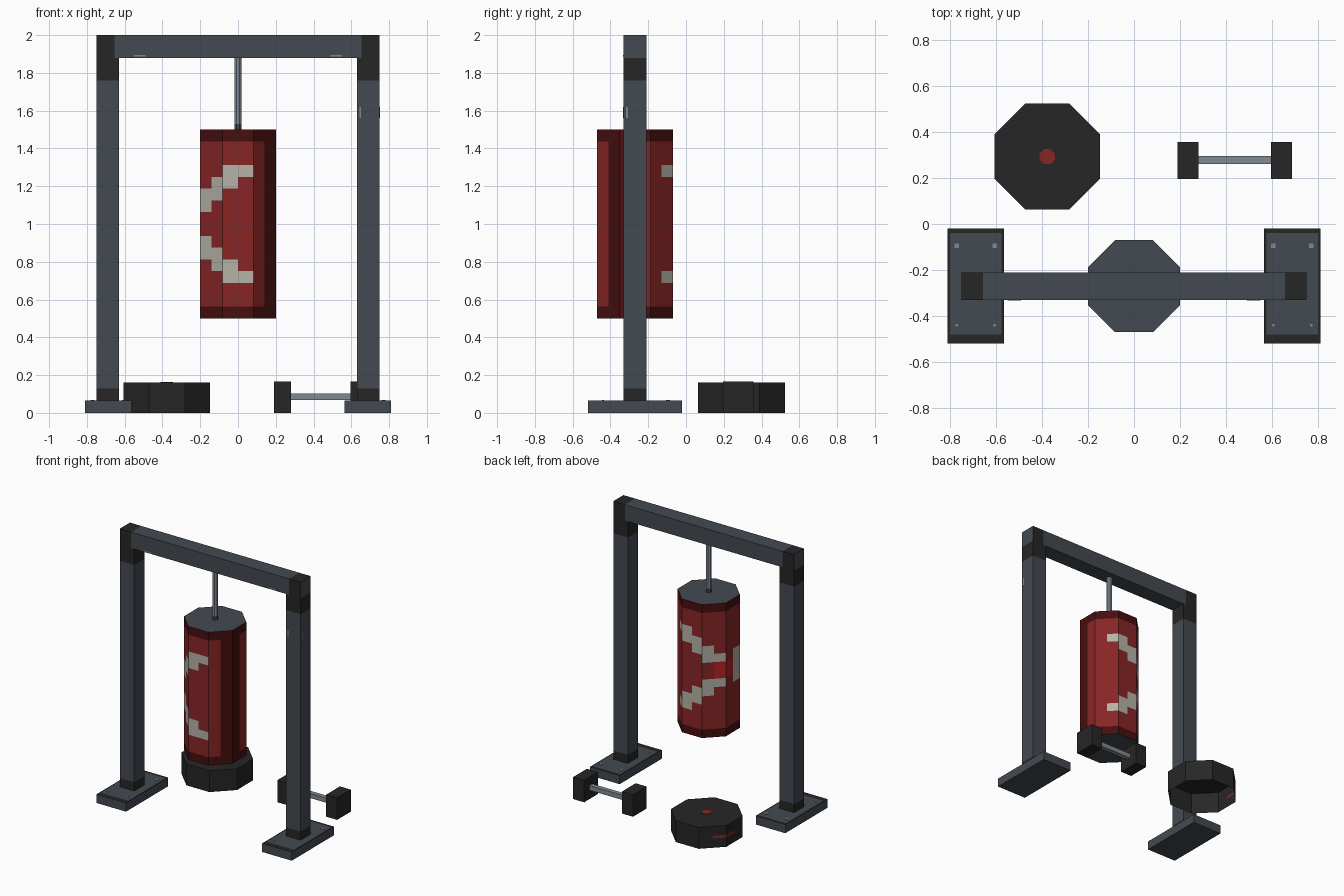
import bpy, bmesh, math
from mathutils import Vector

if "Cube" in bpy.data.objects:
    bpy.data.objects.remove(bpy.data.objects["Cube"])


def material(name, hex_code):
    m = bpy.data.materials.new(name)
    srgb = [int(hex_code[i:i + 2], 16) / 255 for i in (0, 2, 4)]
    lin = [c / 12.92 if c <= 0.04045 else ((c + 0.055) / 1.055) ** 2.4 for c in srgb]
    m.diffuse_color = (*lin, 1)
    m.use_nodes = True
    m.node_tree.nodes["Principled BSDF"].inputs["Base Color"].default_value = m.diffuse_color
    return m


SLATE = material("slate", "434a51")
DARK = material("charcoal", "262626")
RED = material("red", "882525")
DEEP = material("dark_red", "470e0f")
BRIGHT = material("bright_red", "b52222")
CREAM = material("cream", "b5b2a7")
STEEL = material("steel", "7f8992")


def finish(name, bm, mats):
    mesh = bpy.data.meshes.new(name)
    bm.to_mesh(mesh)
    bm.free()
    for m in mats:
        mesh.materials.append(m)
    ob = bpy.data.objects.new(name, mesh)
    bpy.context.collection.objects.link(ob)
    return ob


def box(name, lo, hi, mats, cuts=(), paint=None):
    """Box between two corners, sliced at (axis, value) and painted by rule."""
    bm = bmesh.new()
    bmesh.ops.create_cube(bm, size=1)
    lo, hi = Vector(lo), Vector(hi)
    for v in bm.verts:
        v.co = [(lo[i] + hi[i]) / 2 + v.co[i] * (hi[i] - lo[i]) for i in range(3)]
    for axis, value in cuts:
        co, no = Vector(), Vector()
        co[axis], no[axis] = value, 1
        bmesh.ops.bisect_plane(bm, geom=bm.verts[:] + bm.edges[:] + bm.faces[:],
                               plane_co=co, plane_no=no)
    bm.normal_update()
    if paint:
        for f in bm.faces:
            f.material_index = paint(f.calc_center_median(), f.normal)
    return finish(name, bm, mats)


def octagon(name, centre, apothem, levels, mats, paint, top=0, bottom=None):
    """Eight-sided drum split into half-side columns and rows of cells."""
    bm = bmesh.new()
    rings = []
    for z in levels:
        ring = []
        for j in range(16):
            a = math.radians(157.5 + 22.5 * j)
            r = apothem / math.cos(math.pi / 8) if j % 2 == 0 else apothem
            ring.append(bm.verts.new((centre[0] + r * math.cos(a),
                                      centre[1] + r * math.sin(a), z)))
        rings.append(ring)
    for i in range(len(levels) - 1):
        z = (levels[i] + levels[i + 1]) / 2
        for j in range(16):
            k = (j + 1) % 16
            f = bm.faces.new((rings[i][j], rings[i][k], rings[i + 1][k], rings[i + 1][j]))
            f.material_index = paint(j, z)
    bm.faces.new(rings[-1]).material_index = top
    if bottom is not None:
        bm.faces.new(rings[0][::-1]).material_index = bottom
    return finish(name, bm, mats)


Y = -0.27  # depth of the frame

# Posts, feet and fixings on both sides
for side, s in (("left", -1), ("right", 1)):
    x0, x1 = sorted((s * 0.63, s * 0.75))
    box(side + "_post", (x0, Y - 0.06, 0.065), (x1, Y + 0.06, 1.88), [SLATE, DARK],
        [(2, 0.13), (2, 1.76)], lambda c, n: int(c.z < 0.13 or c.z > 1.76))
    x0, x1 = sorted((s * 0.565, s * 0.81))
    box(side + "_foot", (x0, -0.52, 0), (x1, -0.02, 0.065), [SLATE, DARK],
        [(0, x0 + 0.01), (0, x1 - 0.01), (1, -0.48), (1, -0.04)],
        lambda c, n: int(n.z > 0.5 and not (x0 + 0.01 < c.x < x1 - 0.01
                                            and -0.48 < c.y < -0.04)))
    for x in (0.605, 0.77):
        for y, r in ((-0.095, 0.01), (-0.44, 0.005)):
            box(side + "_foot_bolt", (s * x - r, y - r, 0.064), (s * x + r, y + r, 0.068), [STEEL])
    box(side + "_beam_scuff", (s * 0.52 - 0.03, -0.333, 1.886),
        (s * 0.52 + 0.03, -0.329, 1.896), [STEEL])

# Scratches on the right post
box("post_scratch_front", (0.642, -0.333, 1.56), (0.652, -0.329, 1.62), [STEEL])
box("post_scratch_side", (0.749, -0.318, 1.56), (0.753, -0.306, 1.62), [STEEL])

# Top beam with charcoal corners
box("top_beam", (-0.75, Y - 0.06, 1.88), (0.75, Y + 0.06, 2.0), [SLATE, DARK],
    [(0, -0.655), (0, 0.655)], lambda c, n: int(abs(c.x) > 0.655 and abs(n.x) < 0.5))


# Hanging rod
def rod_colour(j, z):
    return int(z < 1.53)


octagon("hanging_rod", (0, Y), 0.019, [1.5, 1.53, 1.88], [STEEL, SLATE], rod_colour)


# Punching bag: crossing cream bands, bright crossing patch, dark edges and seam
def bag_colour(j, z):
    h = abs(z - 1.0)
    k = j if j < 8 else 15 - j
    if k == 7 or h > 0.4375:
        return 2
    if k == 0 and h < 0.0625:
        return 3
    step = k if j < 8 else k + 1
    if 1 <= step <= 5:
        low = 0.0625 * (step - 1)
        if low < h < min(low + 0.125, 0.3125):
            return 4
    return 1


octagon("punching_bag", (0, Y), 0.2, [0.5 + i / 16 for i in range(17)],
        [SLATE, RED, DEEP, BRIGHT, CREAM], bag_colour, top=0, bottom=0)


# Weight disc, hollow underneath, with a red stripe on one corner
def disc_colour(j, z):
    return int(j in (0, 15) and 0.07 < z < 0.09)


octagon("weight_disc", (-0.377, 0.293), 0.23, [0, 0.07, 0.09, 0.16],
        [DARK, RED], disc_colour)
octagon("disc_centre", (-0.377, 0.293), 0.033, [0.159, 0.163], [RED], lambda j, z: 0)

# Dumbbell
box("dumbbell_bar", (0.27, 0.26, 0.067), (0.605, 0.295, 0.102), [STEEL])
for name, x in (("left_dumbbell_weight", 0.19), ("right_dumbbell_weight", 0.595)):
    box(name, (x, 0.195, 0), (x + 0.091, 0.357, 0.165), [DARK])
